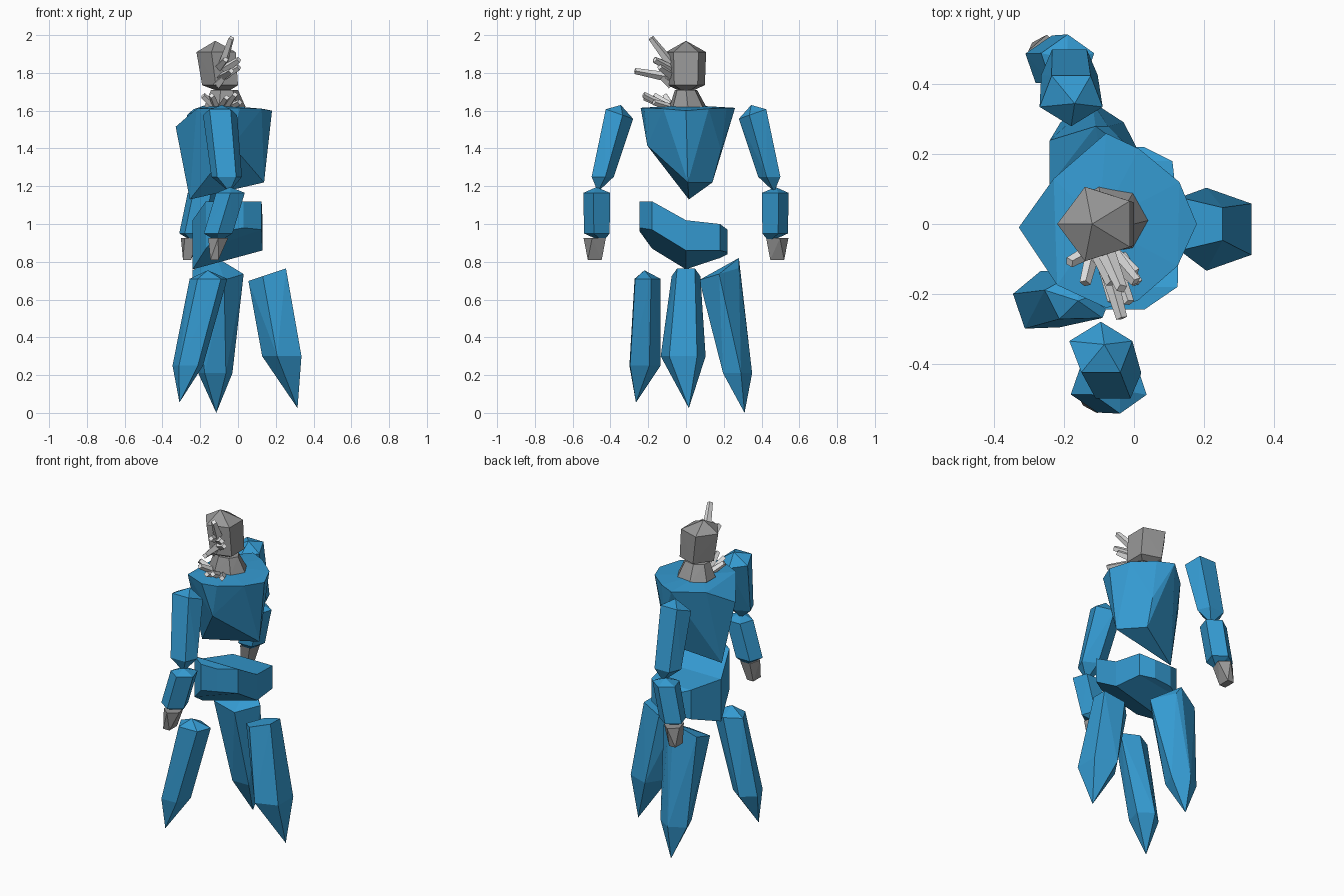
import bpy, bmesh, math
from mathutils import Vector

if "Cube" in bpy.data.objects:
    bpy.data.objects.remove(bpy.data.objects["Cube"])


def material(name, rgb):
    m = bpy.data.materials.new(name)
    m.diffuse_color = (*rgb, 1)
    m.use_nodes = True
    m.node_tree.nodes["Principled BSDF"].inputs["Base Color"].default_value = m.diffuse_color
    return m


BLUE = material("blue stone", (0.035, 0.325, 0.64))
GREY = material("grey stone", (0.31, 0.31, 0.31))
PALE = material("pale crystal", (0.85, 0.85, 0.85))


def finish(name, bm, mat):
    bmesh.ops.recalc_face_normals(bm, faces=bm.faces)
    me = bpy.data.meshes.new(name)
    bm.to_mesh(me)
    bm.free()
    me.materials.append(mat)
    ob = bpy.data.objects.new(name, me)
    bpy.context.collection.objects.link(ob)
    return ob


def hull(name, points, mat):
    """Faceted rock: convex hull of its corner points."""
    bm = bmesh.new()
    for p in points:
        bm.verts.new(p)
    bmesh.ops.convex_hull(bm, input=bm.verts)
    loose = [v for v in bm.verts if not v.link_faces]
    bmesh.ops.delete(bm, geom=loose, context='VERTS')
    return finish(name, bm, mat)


def ring(x, y, z, rx, ry, n=5, turn=0, sx=0, sy=0):
    """Polygon ring; sx and sy slope it along x and y."""
    pts = []
    for i in range(n):
        a = math.radians(turn) + math.tau * i / n
        dx, dy = rx * math.cos(a), ry * math.sin(a)
        pts.append((x + dx, y + dy, z + sx * dx + sy * dy))
    return pts


# torso: lopsided wedge tapering to a low point
hull("torso", [
    (-.33, -.01, 1.515), (-.23, .13, 1.60), (-.08, .26, 1.615), (.015, .215, 1.615),
    (.13, .12, 1.61), (.18, 0, 1.60), (.125, -.12, 1.61), (.01, -.22, 1.615),
    (-.08, -.24, 1.615), (-.22, -.175, 1.61), (-.10, 0, 1.63),
    (-.03, -.205, 1.415), (.02, .185, 1.39),
    (.138, .01, 1.22), (.02, .14, 1.22), (-.255, .015, 1.13)], BLUE)

# pelvis: bent slab lofted along y (y, x left, x right, top, bottom left, bottom right)
bm = bmesh.new()
rows = []
for y, x0, x1, top, b0, b1 in [(-.245, -.08, .03, 1.12, .96, .98),
                               (-.18, -.17, .125, 1.12, .87, .97),
                               (0, -.24, .13, 1.02, .76, .86),
                               (.18, -.16, .11, 1.0, .82, .86),
                               (.22, -.08, .03, .97, .84, .85)]:
    rows.append([bm.verts.new(p) for p in
                 ((x0, y, top), (x1, y, top), (x1, y, b1), (x0, y, b0))])
for a, b in zip(rows, rows[1:]):
    for i in range(4):
        j = (i + 1) % 4
        bm.faces.new((a[i], a[j], b[j], b[i]))
bm.faces.new(rows[0])
bm.faces.new(rows[-1])
finish("pelvis", bm, BLUE)

# legs: three long crystals, point down
hull("leg_right",
     ring(.165, 0, .735, .11, .08, 5, 36, sx=.33)
     + ring(.243, -.015, .30, .115, .125, 5, 36)
     + [(.315, .015, .025)], BLUE)
hull("leg_front",
     ring(-.155, -.21, .71, .105, .075, 5, 20)
     + [(-.16, -.22, .755)]
     + ring(-.265, -.225, .25, .085, .09, 5, 20)
     + [(-.31, -.265, .055)], BLUE)
hull("leg_back",
     ring(-.12, .175, .735, .15, .11, 5, 0, sy=.3)
     + [(-.11, .28, .82)]
     + ring(-.12, .265, .21, .095, .085, 5, 18)
     + [(-.115, .31, 0)], BLUE)

# arms: upper arm, forearm and hand on each side
# (side, x of shoulder, elbow, forearm top, wrist, hand)
for name, s, xu, xe, xf, xw, xh in [
        ("front", -1, -.095, -.06, -.04, -.105, -.105),
        ("back", 1, -.18, -.185, -.19, -.235, -.25)]:
    hull("upper_arm_" + name,
         ring(xu, s * .36, 1.585, .095, .08, 5, s * 54, sy=s * .35)
         + [(xu + .01, s * .345, 1.63)]
         + ring(xe, s * .447, 1.25, .085, .065, 5, s * 54)
         + [(xe + .015, s * .467, 1.17)], BLUE)
    hull("forearm_" + name,
         ring(xf, s * .465, 1.165, .08, .078, 5, s * 18)
         + [(xf, s * .475, 1.195)]
         + ring(xw, s * .465, .95, .08, .075, 5, s * 18)
         + [(xw, s * .44, .905)], BLUE)
    hull("hand_" + name,
         ring(xh, s * .477, .925, .055, .065, 5, s * 18)
         + ring(xh - .02, s * .483, .81, .03, .052, 4, 45), GREY)

# head and neck
hull("head",
     ring(-.105, 0, 1.91, .115, .112, 5, 180)
     + [(-.12, 0, 1.97)]
     + ring(-.085, 0, 1.735, .105, .105, 5, 180)
     + [(-.07, 0, 1.69)], GREY)
hull("neck",
     ring(-.075, .01, 1.62, .115, .10, 7)
     + ring(-.075, 0, 1.71, .075, .06, 7), GREY)


# spikes: thin tapering square bars on the face and at the throat
def spike(name, base, tip, r0=.026, r1=.016):
    base, tip = Vector(base), Vector(tip)
    d = (tip - base).normalized()
    u = d.cross(Vector((0, 0, 1))).normalized()
    v = d.cross(u)
    pts = []
    for c, r in ((base, r0), (tip, r1)):
        pts += [c + u * r, c + v * r, c - u * r, c - v * r]
    hull(name, pts, PALE)


for i, (b, t) in enumerate([
        ((-.08, -.08, 1.85), (-.035, -.185, 1.985)),
        ((-.09, -.08, 1.775), (-.035, -.27, 1.81)),
        ((-.07, -.08, 1.82), (.005, -.165, 1.87)),
        ((-.07, -.08, 1.79), (.005, -.14, 1.83)),
        ((-.10, -.08, 1.83), (-.065, -.17, 1.87)),
        ((-.11, -.08, 1.74), (-.07, -.13, 1.78))]):
    spike(f"face_spike_{i + 1}", b, t)
for i, (b, t) in enumerate([
        ((-.06, -.10, 1.62), (-.015, -.225, 1.685)),
        ((-.09, -.10, 1.62), (-.06, -.22, 1.67)),
        ((-.12, -.09, 1.63), (-.14, -.17, 1.68)),
        ((-.13, -.08, 1.63), (-.185, -.11, 1.68)),
        ((-.04, -.09, 1.62), (.01, -.17, 1.645))]):
    spike(f"throat_spike_{i + 1}", b, t, .02, .016)
